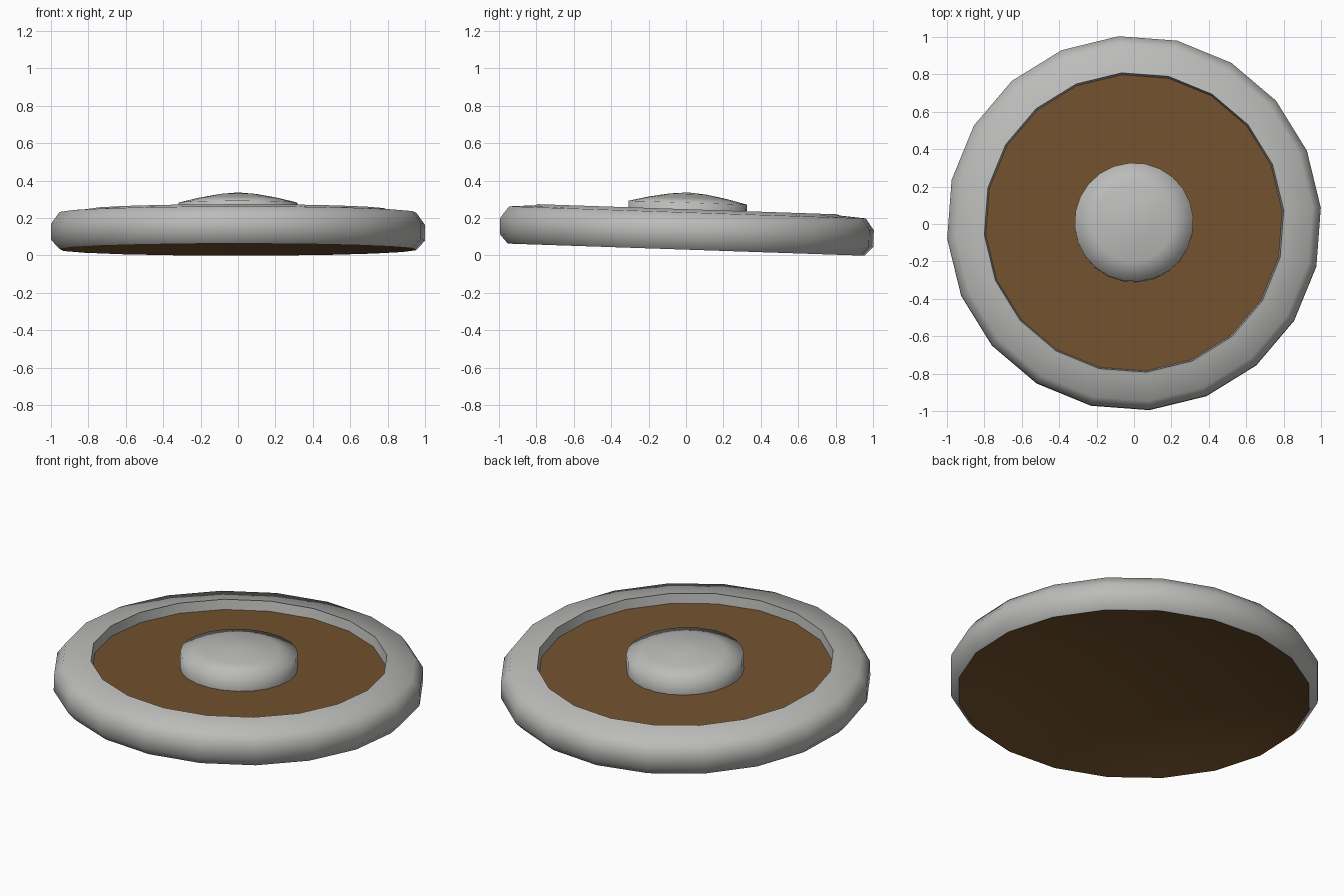
import bpy, bmesh, math
from mathutils import Matrix

if "Cube" in bpy.data.objects:
    bpy.data.objects.remove(bpy.data.objects["Cube"])

TILT = math.radians(-1.94)


def material(name, rgb):
    m = bpy.data.materials.new(name)
    m.diffuse_color = (*rgb, 1)
    m.use_nodes = True
    m.node_tree.nodes["Principled BSDF"].inputs["Base Color"].default_value = m.diffuse_color
    return m


grey = material("light grey", (0.50, 0.50, 0.49))
brown = material("brown", (0.17, 0.083, 0.027))


def lathe(name, profile, sides, mat, smooth):
    """Revolve (radius, z) points about z, then tilt the part."""
    bm = bmesh.new()
    rings = []
    for r, z in profile:
        if r == 0:
            rings.append([bm.verts.new((0, 0, z))])
            continue
        angles = [math.radians(4.7) + math.tau * i / sides for i in range(sides)]
        rings.append([bm.verts.new((r * math.cos(a), r * math.sin(a), z)) for a in angles])
    for a, b in zip(rings, rings[1:]):
        for i in range(sides):
            j = (i + 1) % sides
            if len(a) == 1:
                bm.faces.new((a[0], b[j], b[i]))
            elif len(b) == 1:
                bm.faces.new((a[i], a[j], b[0]))
            else:
                bm.faces.new((a[i], a[j], b[j], b[i]))
    bm.transform(Matrix.Rotation(TILT, 4, 'X'))
    me = bpy.data.meshes.new(name)
    bm.to_mesh(me)
    bm.free()
    me.materials.append(mat)
    ob = bpy.data.objects.new(name, me)
    bpy.context.collection.objects.link(ob)
    bpy.ops.object.select_all(action='DESELECT')
    ob.select_set(True)
    bpy.context.view_layer.objects.active = ob
    bpy.ops.object.shade_smooth_by_angle(angle=math.radians(smooth))
    return ob


# metal rim with rounded outside, slightly raised lip and inner wall
lathe("rim", [(0.957, 0.031), (1.002, 0.08), (1.002, 0.168), (0.957, 0.230),
              (0.815, 0.241), (0.803, 0.247), (0.795, 0.19)], 20, grey, 100)
# wooden board: shallow bowl-shaped underside
bowl = [(0.957 * k / 6, 0.031 + 0.14 * (1 - (k / 6) ** 2)) for k in range(7)]
lathe("board_back", bowl, 20, brown, 100)
# wooden board: recessed face inside the rim
lathe("board_front", [(0.795, 0.19), (0, 0.19)], 20, brown, 30)
# domed metal boss in the middle
lathe("boss", [(0.318, 0.19), (0.318, 0.282), (0.21, 0.308), (0.10, 0.328),
               (0, 0.337)], 24, grey, 100)
